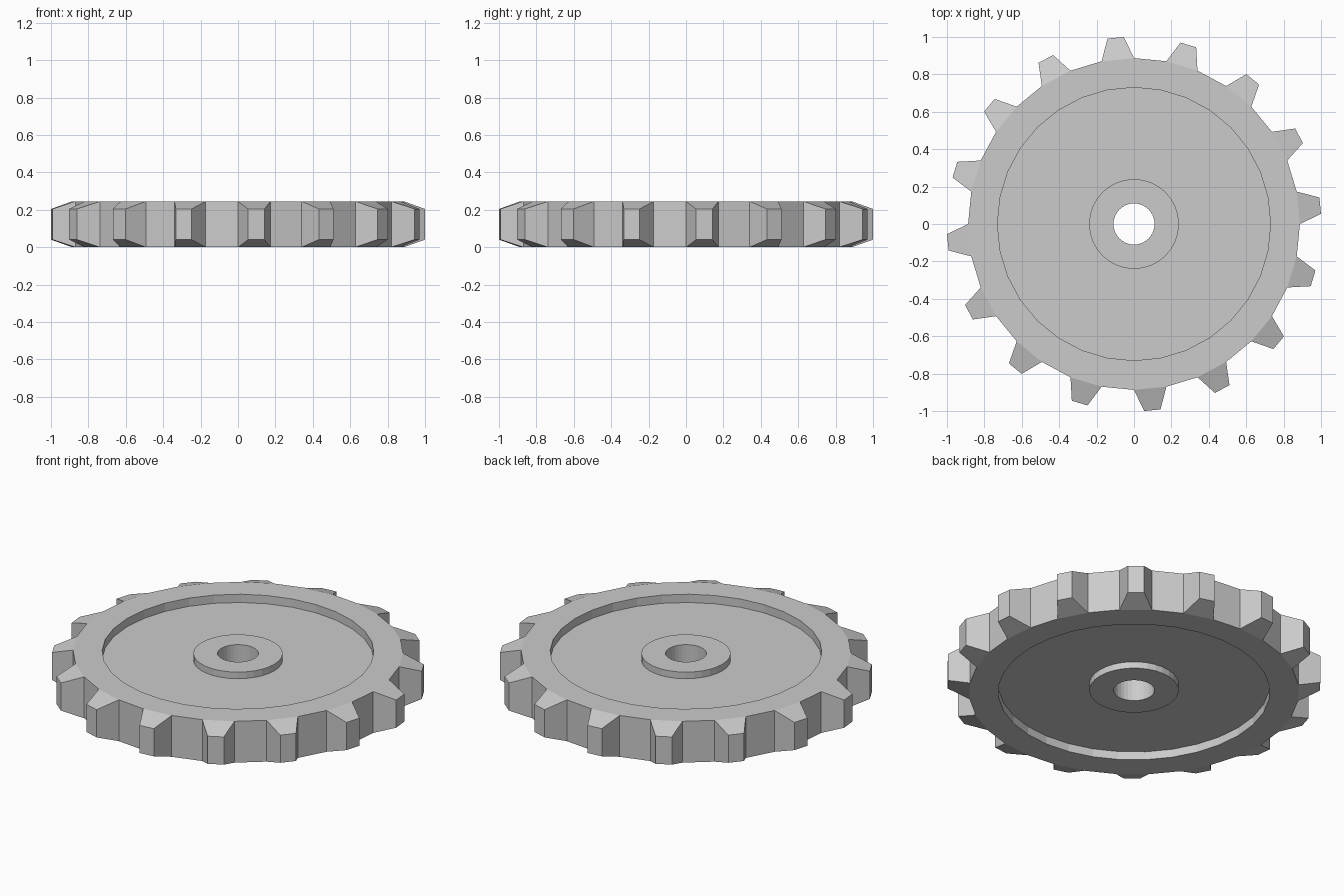
import bpy, bmesh, math
from mathutils import Vector

if "Cube" in bpy.data.objects:
    bpy.data.objects.remove(bpy.data.objects["Cube"])

SEGS = 32              # sides of every ring; every other outer side carries a tooth
H = 0.245              # overall thickness
HUB, REC = 0.01, 0.049 # drop of hub face and web face below the rim

# Half cross-section (radius, z) of the upper side, mirrored for the lower side
upper = [(0.11, H - HUB), (0.24, H - HUB), (0.24, H - REC),
         (0.73, H - REC), (0.73, H), (0.887, H)]
profile = upper + [(r, H - z) for r, z in reversed(upper)]
outer = len(upper) - 1

# Wheel body: revolve the profile
bm = bmesh.new()
rings = []
for i in range(SEGS):
    a = 2 * math.pi * i / SEGS
    rings.append([bm.verts.new((r * math.cos(a), r * math.sin(a), z)) for r, z in profile])
teeth = []
n = len(profile)
for i in range(SEGS):
    a, b = rings[i], rings[(i + 1) % SEGS]
    for j in range(n):
        k = (j + 1) % n
        f = bm.faces.new((a[j], a[k], b[k], b[j]))
        if j == outer and i % 2 == 0:
            teeth.append(f)
bmesh.ops.recalc_face_normals(bm, faces=bm.faces)

# Teeth: extrude alternate outer sides and taper the tips
for f in teeth:
    mid = f.calc_center_median()
    out = Vector((mid.x, mid.y, 0)).normalized()
    side = Vector((-out.y, out.x, 0))
    tip = bmesh.ops.extrude_discrete_faces(bm, faces=[f])["faces"][0]
    for v in tip.verts:
        d = v.co - mid
        v.co = out * 1.0005 + side * (0.044 if d.dot(side) > 0 else -0.044)
        v.co.z = H / 2 + (0.082 if d.z > 0 else -0.082)
bmesh.ops.recalc_face_normals(bm, faces=bm.faces)

mesh = bpy.data.meshes.new("gear_wheel")
bm.to_mesh(mesh)
bm.free()
bpy.context.collection.objects.link(bpy.data.objects.new("gear_wheel", mesh))
